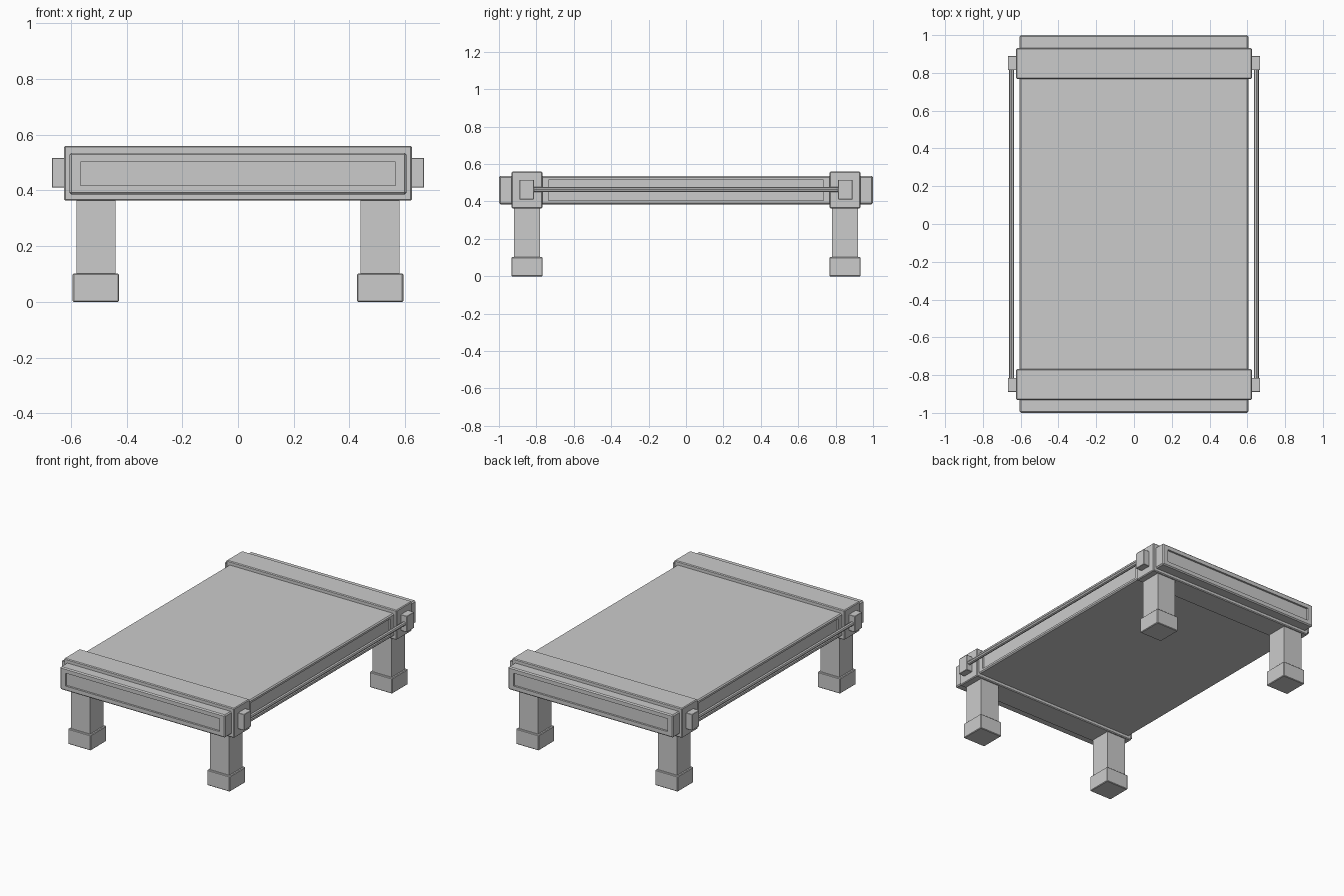
import bpy, bmesh
from mathutils import Matrix, Vector

if "Cube" in bpy.data.objects:
    bpy.data.objects.remove(bpy.data.objects["Cube"])


def finish(bm, name):
    mesh = bpy.data.meshes.new(name)
    bmesh.ops.recalc_face_normals(bm, faces=bm.faces)
    bm.to_mesh(mesh)
    bm.free()
    obj = bpy.data.objects.new(name, mesh)
    bpy.context.collection.objects.link(obj)
    return obj


def box_mesh(lo, hi, bevel=0.0):
    lo, hi = Vector(lo), Vector(hi)
    bm = bmesh.new()
    size = hi - lo
    bmesh.ops.create_cube(bm, size=1, matrix=Matrix.Translation((lo + hi) / 2) @ Matrix.Diagonal((*size, 1)))
    if bevel:
        bmesh.ops.bevel(bm, geom=bm.edges[:], offset=bevel, segments=1, affect='EDGES', profile=0.5)
    return bm


def box(name, lo, hi, bevel=0.0):
    return finish(box_mesh(lo, hi, bevel), name)


# Table slab with a recessed panel in each of its four sides
bm = box_mesh((-0.605, -1, 0.385), (0.605, 1, 0.535), 0.007)
bm.normal_update()
sides = [f for f in bm.faces if max(abs(f.normal.x), abs(f.normal.y)) > 0.99]
for f in sides:
    n = f.normal.copy()
    c = f.calc_center_median()
    bmesh.ops.inset_individual(bm, faces=[f], thickness=0.02)
    # rim of the panel, sized per side
    half = Vector((0.565, 0.735, 0.0425 if abs(n.y) > 0.5 else 0.055))
    along = 0 if abs(n.y) > 0.5 else 1
    for v in f.verts:
        for axis in (along, 2):
            v.co[axis] = c[axis] + (half[axis] if v.co[axis] > c[axis] else -half[axis])
    # sink the panel straight in
    bmesh.ops.inset_individual(bm, faces=[f], thickness=0.0005, depth=-0.012)
finish(bm, "table_top")

for sy, end in ((-1, "front"), (1, "back")):
    # Thick band wrapped around the slab
    y0, y1 = sorted((sy * 0.768, sy * 0.932))
    box(f"{end}_band", (-0.624, y0, 0.363), (0.624, y1, 0.56), 0.005)
    for sx, side in ((-1, "left"), (1, "right")):
        # Leg, foot and the rail bracket
        x, y = sx * 0.51, sy * 0.85
        box(f"{end}_{side}_leg", (x - 0.07, y - 0.07, 0.09), (x + 0.07, y + 0.07, 0.38))
        box(f"{end}_{side}_foot", (x - 0.083, y - 0.083, 0), (x + 0.083, y + 0.083, 0.102), 0.004)
        x0, x1 = sorted((sx * 0.61, sx * 0.668))
        box(f"{end}_{side}_bracket", (x0, sy * 0.852 - 0.038, 0.41),
            (x1, sy * 0.852 + 0.038, 0.516), 0.002)

# Thin side rails between the brackets
for sx, side in ((-1, "left"), (1, "right")):
    bm = bmesh.new()
    bmesh.ops.create_cone(bm, cap_ends=True, segments=8, radius1=0.013, radius2=0.013, depth=1.66,
                          matrix=Matrix.Translation((sx * 0.648, 0, 0.463)) @ Matrix.Rotation(1.5707963, 4, 'X'))
    finish(bm, f"{side}_rail")
